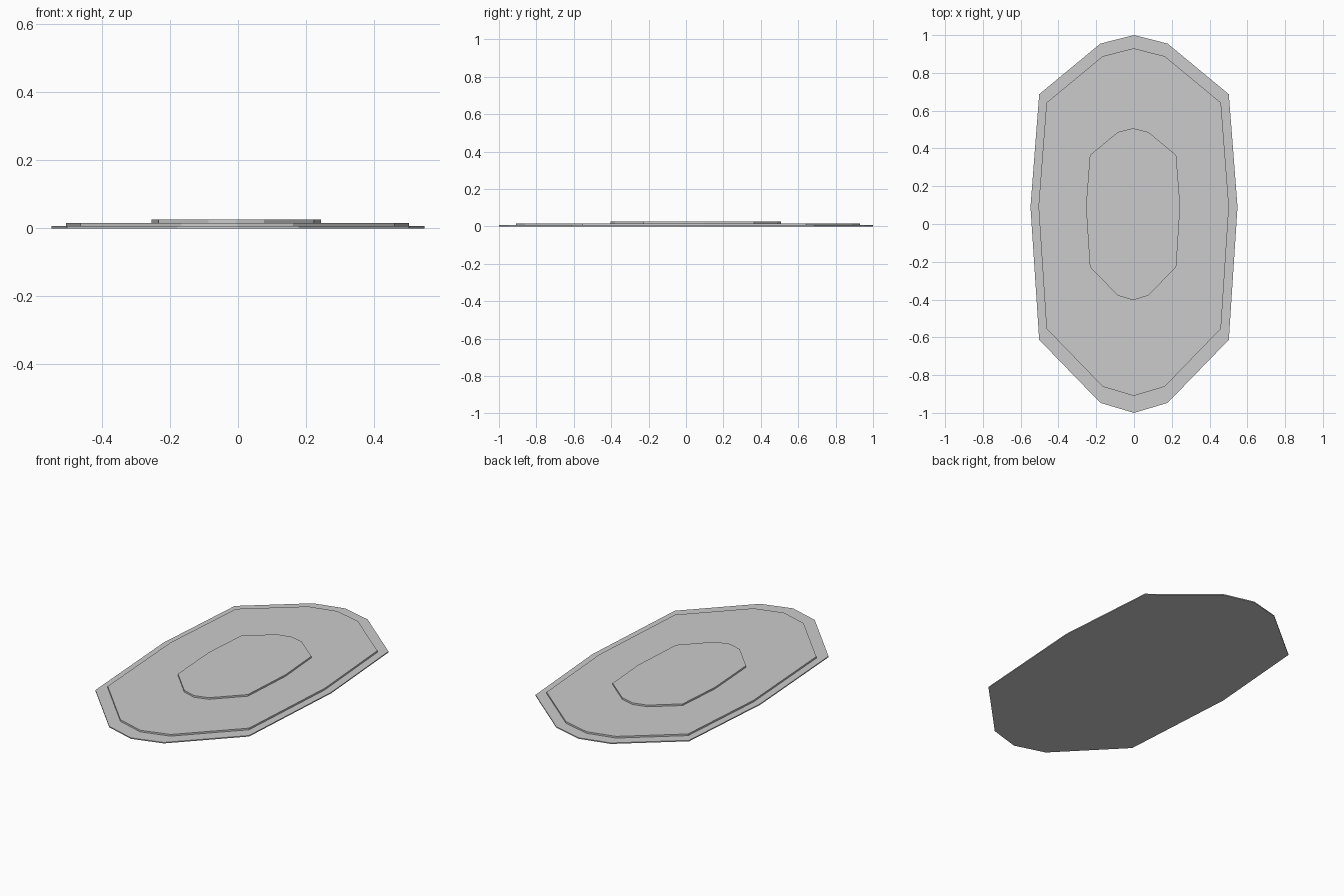
import bpy, bmesh

if "Cube" in bpy.data.objects:
    bpy.data.objects.remove(bpy.data.objects["Cube"])

# Right half of the outline, from the top tip to the bottom tip
HALF = [(0, 1.0), (0.178, 0.955), (0.502, 0.687), (0.548, 0.09),
        (0.502, -0.613), (0.178, -0.947), (0, -1.0)]
OUTLINE = HALF + [(-x, y) for x, y in HALF[-2:0:-1]]


def slab(name, scale, cx, cy, z0, z1):
    """Flat plate: the shared outline scaled, shifted and extruded upward."""
    bm = bmesh.new()
    verts = [bm.verts.new((x * scale + cx, y * scale + cy, z0)) for x, y in OUTLINE]
    base = bm.faces.new(verts)
    top = bmesh.ops.extrude_face_region(bm, geom=[base], use_keep_orig=True)["geom"]
    bmesh.ops.translate(bm, vec=(0, 0, z1 - z0),
                        verts=[g for g in top if isinstance(g, bmesh.types.BMVert)])
    bmesh.ops.recalc_face_normals(bm, faces=bm.faces[:])
    mesh = bpy.data.meshes.new(name)
    bm.to_mesh(mesh)
    bm.free()
    obj = bpy.data.objects.new(name, mesh)
    bpy.context.collection.objects.link(obj)
    return obj


# Three stacked plates, each smaller than the one below
slab("base_plate", 1.0, 0.0, 0.0, 0.0, 0.006)
slab("middle_plate", 0.92, -0.0015, 0.01, 0.006, 0.016)
slab("top_plate", 0.455, -0.005, 0.052, 0.016, 0.026)
